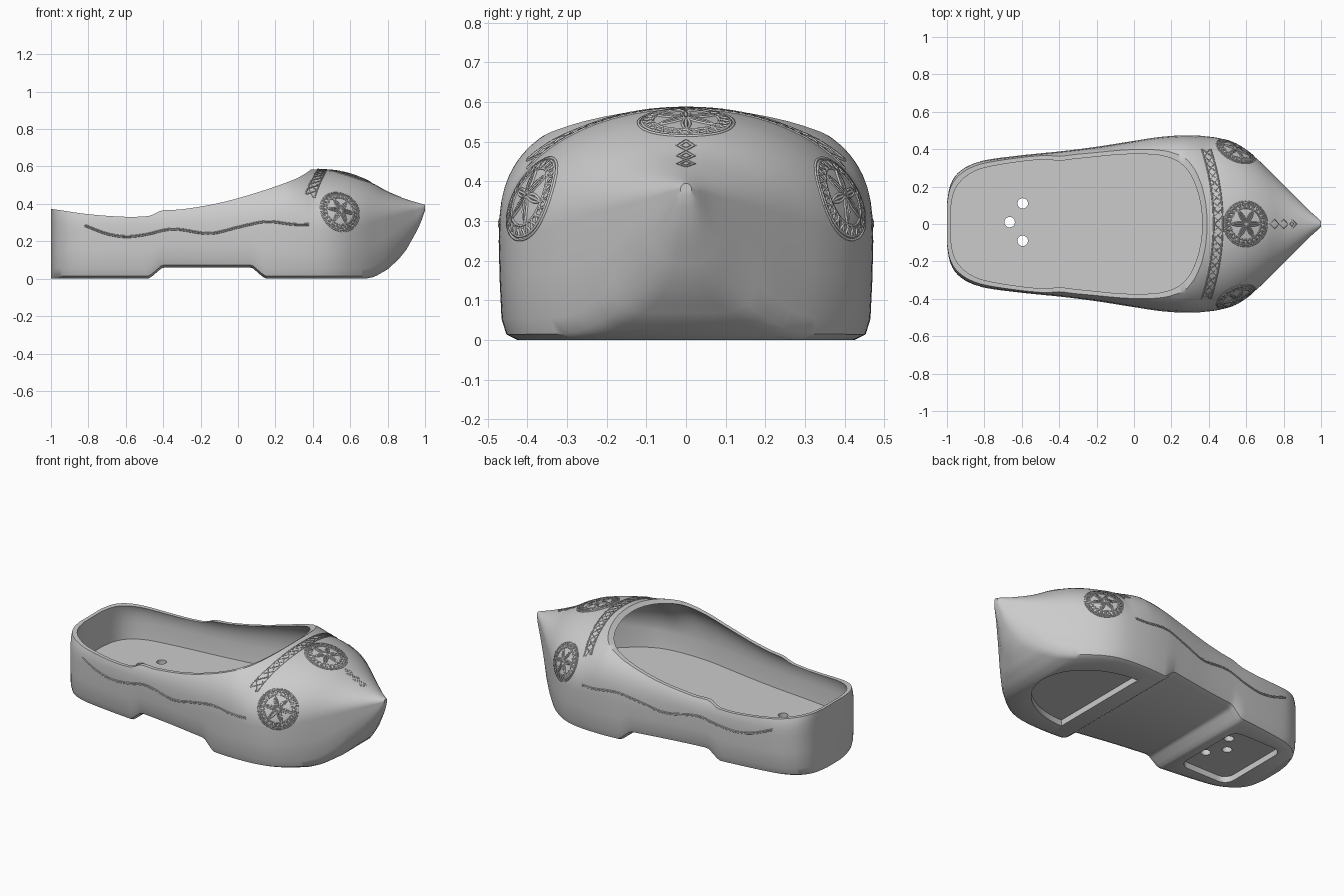
import bpy, bmesh, math
from mathutils import Vector
from mathutils.bvhtree import BVHTree

if "Cube" in bpy.data.objects:
    bpy.data.objects.remove(bpy.data.objects["Cube"])

wood = bpy.data.materials.new("grey_wood")
wood.use_nodes = True
GREY = (0.6, 0.6, 0.6, 1)
wood.diffuse_color = GREY
wood.node_tree.nodes["Principled BSDF"].inputs["Base Color"].default_value = GREY


def ramp(pts, smooth=True):
    """Return a function that interpolates through the given points."""
    def slope(i):
        a, b = pts[max(i - 1, 0)], pts[min(i + 1, len(pts) - 1)]
        return (b[1] - a[1]) / (b[0] - a[0])

    def f(x):
        x = min(max(x, pts[0][0]), pts[-1][0])
        i = max(k for k in range(len(pts) - 1) if pts[k][0] <= x)
        (x0, y0), (x1, y1) = pts[i], pts[i + 1]
        h = x1 - x0
        t = (x - x0) / h
        if not smooth:
            return y0 + t * (y1 - y0)
        return ((2*t**3 - 3*t*t + 1) * y0 + (t**3 - 2*t*t + t) * h * slope(i)
                + (3*t*t - 2*t**3) * y1 + (t**3 - t*t) * h * slope(i + 1))
    return f


# Shape of the shoe along its length
half_width = ramp([(-1, .11), (-.99, .18), (-.97, .235), (-.93, .283), (-.87, .318), (-.8, .338),
                   (-.6, .365), (-.4, .385), (-.2, .41), (0, .442), (.15, .465), (.3, .472), (.45, .46),
                   (.55, .425), (.65, .355), (.75, .26), (.85, .16), (.95, .06), (.985, .03), (1, .014)])
crown = ramp([(-1, .47), (-.4, .48), (0, .55), (.2, .582), (.4, .585), (.5, .58), (.6, .56),
              (.7, .52), (.8, .465), (.9, .425), (1, .395)])
widest = ramp([(-1, .25), (.4, .25), (.6, .27), (.8, .325), (1, .38)])
sole = ramp([(-1, 0), (-.48, 0), (-.46, .012), (-.41, .055), (-.39, .06), (.06, .06), (.08, .055),
             (.13, .012), (.15, 0), (.68, 0), (.73, .01), (.8, .05), (.86, .105), (.9, .155),
             (.97, .28), (1, .365)], False)
sole_inset = ramp([(-1, .05), (.65, .05), (.75, .065), (.85, .085), (.9, .07), (1, .008)])
edge_height = ramp([(-1, .055), (.7, .055), (.8, .07), (.87, .1), (1, .06)])
roundness = ramp([(-1, 2.75), (.27, 2.75), (.34, 2.45), (.4, 2.12), (.55, 2.0), (1, 2.0)], False)
rim_curve = ramp([(-1.1, .382), (-1, .373), (-.8, .345), (-.6, .331), (-.48, .335), (-.45, .345),
                  (-.41, .364), (-.3, .371), (-.1, .405), (.1, .46), (.3, .53), (.36, .562),
                  (.38, .576), (.42, .61)])


def dome(w, zm, zt, n, count=32):
    """Upper arch of a cross-section, from the right side over to the left."""
    pts = []
    for k in range(count + 1):
        a = math.pi * k / count
        c, s = math.cos(a), math.sin(a)
        pts.append((math.copysign(abs(c) ** (2 / n), c) * w, zm + (zt - zm) * max(s, 0) ** (2 / n)))
    return pts


def shell_section(x):
    w, zm, zb = half_width(x), widest(x), sole(x)
    step = min(edge_height(x), (zm - zb) * .45)
    wb = max(w - sole_inset(x), w * .3)
    low = [(wb, zb), (w - (w - wb) * .4, zb + step * .27), (w * .985, zb + step),
           (w * .995, (zb + step + zm) / 2)]
    return [(-y, z) for y, z in reversed(low)] + low + dome(w, zm, crown(x), roundness(x))


def hollow_section(x):
    u = -1 + (x + .98) * 1.03
    w, floor = half_width(u) - .019, .153
    zm = max(widest(u), .25)
    return [(-w * .97, floor), (w * .97, floor)] + dome(w, zm, crown(u) - .02, roundness(u))


def add_object(name, bm):
    bmesh.ops.recalc_face_normals(bm, faces=bm.faces)
    me = bpy.data.meshes.new(name)
    bm.to_mesh(me)
    bm.free()
    ob = bpy.data.objects.new(name, me)
    bpy.context.collection.objects.link(ob)
    me.materials.append(wood)
    return ob


def loft(name, section, stations):
    bm = bmesh.new()
    rings = [[bm.verts.new((x, y, z)) for y, z in section(x)] for x in stations]
    for a, b in zip(rings, rings[1:]):
        for i in range(len(a)):
            j = (i + 1) % len(a)
            bm.faces.new((a[i], a[j], b[j], b[i]))
    bm.faces.new(rings[0])
    bm.faces.new(rings[-1])
    return add_object(name, bm)


def prism(name, outline, offset):
    bm = bmesh.new()
    face = bm.faces.new([bm.verts.new(p) for p in outline])
    ext = bmesh.ops.extrude_face_region(bm, geom=[face])
    bmesh.ops.translate(bm, vec=offset, verts=[g for g in ext["geom"] if isinstance(g, bmesh.types.BMVert)])
    return add_object(name, bm)


def carve(body, cutter):
    mod = body.modifiers.new("carve", 'BOOLEAN')
    mod.operation, mod.solver, mod.object = 'DIFFERENCE', 'EXACT', cutter
    bpy.context.view_layer.objects.active = body
    bpy.ops.object.modifier_apply(modifier=mod.name)
    bpy.data.objects.remove(cutter)


def circle(cx, cy, z, r, n=24):
    return [(cx + r * math.cos(math.tau * k / n), cy + r * math.sin(math.tau * k / n), z) for k in range(n)]


# Outer body, with extra stations where the heel rounds and the sole steps
stations = sorted({round(-1 + .02 * k, 3) for k in range(101)} |
                  {-.997, -.994, -.99, -.985, -.97, -.95, -.41, -.39, -.45, -.47, .07, .09, .13, .15, .99})
body = loft("clog_body", shell_section, stations)

# Foot hollow and opening
carve(body, loft("hollow_cutter", hollow_section, [-.98 + .0025 * k * k for k in range(5)] +
                 [-.915 + .033 * k for k in range(50)]))
xs = [-1.1 + .02 * k for k in range(77)]
carve(body, prism("opening_cutter", [(x, -.7, rim_curve(x)) for x in xs] + [(.42, -.7, 1), (-1.1, -.7, 1)],
                  (0, 1.4, 0)))

# Recesses under heel and forefoot
heel = [(-.7 + sx * .11 + .06 * math.cos(a), sy * .18 + .06 * math.sin(a), -.05)
        for q, (sx, sy) in enumerate([(1, 1), (-1, 1), (-1, -1), (1, -1)])
        for a in [math.radians(90 * q + 18 * k) for k in range(6)]]
carve(body, prism("heel_recess_cutter", heel, (0, 0, .087)))
fore = [(.25 + .41 * math.cos(a), .33 * math.sin(a), -.05)
        for a in [math.radians(-90 + 6 * k) for k in range(31)]]
carve(body, prism("forefoot_recess_cutter", fore, (0, 0, .087)))

# Three drain holes through the heel
for hx, hy in [(-.665, .01), (-.595, .11), (-.595, -.09)]:
    carve(body, prism("hole_cutter", circle(hx, hy, -.05, .028), (0, 0, .3)))

for ob in bpy.context.selected_objects:
    ob.select_set(False)
body.select_set(True)
bpy.context.view_layer.objects.active = body
bpy.ops.object.shade_smooth_by_angle(angle=math.radians(38))

# Carved ornament: strokes laid on the surface
bm = bmesh.new()
bm.from_mesh(body.data)
surface = BVHTree.FromBMesh(bm)
bm.free()


def ornament(name, strokes, direction, radius=.003):
    """Project polylines along a direction on to the body and give them thickness."""
    cu = bpy.data.curves.new(name, 'CURVE')
    cu.dimensions, cu.bevel_depth, cu.bevel_resolution = '3D', radius, 0
    d = Vector(direction).normalized()
    for stroke in strokes:
        hits = [surface.ray_cast(Vector(p) - d * .5, d)[0] for p in stroke]
        hits = [h for h in hits if h]
        if len(hits) > 1:
            sp = cu.splines.new('POLY')
            sp.points.add(len(hits) - 1)
            for pt, h in zip(sp.points, hits):
                pt.co = (*h, 1)
    tmp = bpy.data.objects.new(name, cu)
    bpy.context.collection.objects.link(tmp)
    me = bpy.data.meshes.new_from_object(tmp.evaluated_get(bpy.context.evaluated_depsgraph_get()))
    bpy.data.objects.remove(tmp)
    me.materials.clear()
    me.materials.append(wood)
    bpy.context.collection.objects.link(bpy.data.objects.new(name, me))


def rosette(name, start, direction, r):
    centre, normal, _, _ = surface.ray_cast(Vector(start), Vector(direction))
    u = Vector((1, 0, 0)) - normal * normal.x
    u.normalize()
    v = normal.cross(u)

    def at(rad, ang):
        return centre + u * (rad * math.cos(ang)) + v * (rad * math.sin(ang))
    strokes = [[at(r * s, math.tau * k / 40) for k in range(41)] for s in (1, .93, .7)]
    for k in range(24):
        a = math.tau * k / 24
        strokes += [[at(r * .7, a), at(r * .93, a + .2)], [at(r * .93, a), at(r * .7, a + .13)]]
    for k in range(6):
        a = math.tau * k / 6
        for side in (-.26, 0, .26):
            strokes.append([at(r * .68 * t, a + side * (1 - t) * 1.9) for t in (.04, .2, .4, .6, .8, 1)])
    ornament(name, strokes, -normal, .004)


rosette("top_rosette", (.6, 0, 1), (0, 0, -1), .12)
for side, s in (("left", 1), ("right", -1)):
    rosette(side + "_rosette", (.55, s, .365), (0, -s, 0), .112)


# Instep band: two borders with crossing zigzags between
def band(y, off):
    return (.45 - .065 * (y / .4) ** 2 + off, y, .6)


ys = [-.4 + .02 * k for k in range(41)]
ornament("instep_band", [[band(y, o) for y in ys] for o in (-.024, .024)] +
         [[band(y, s * .02 * (-1) ** k) for k, y in enumerate(ys[::2])] for s in (1, -1)], (0, 0, -1), .004)

# Chain of diamonds toward the toe
ornament("toe_diamonds", [[(cx + .025 * s * math.cos(k * math.pi / 2), .024 * s * math.sin(k * math.pi / 2), .6)
                           for k in range(5)] for cx in (.752, .8, .845) for s in (1, .5)], (0, 0, -1), .002)

# Wavy line along each side
wave = ramp([(-.82, .285), (-.7, .24), (-.6, .225), (-.5, .235), (-.35, .265), (-.15, .242),
             (0, .275), (.15, .305), (.3, .29), (.39, .29)])
for side, s in (("left", 1), ("right", -1)):
    ornament(side + "_wavy_line", [[(-.82 + .02 * k, s * .5, wave(-.82 + .02 * k) + o) for k in range(61)]
                                   for o in (-.004, .004)], (0, -s, 0))
